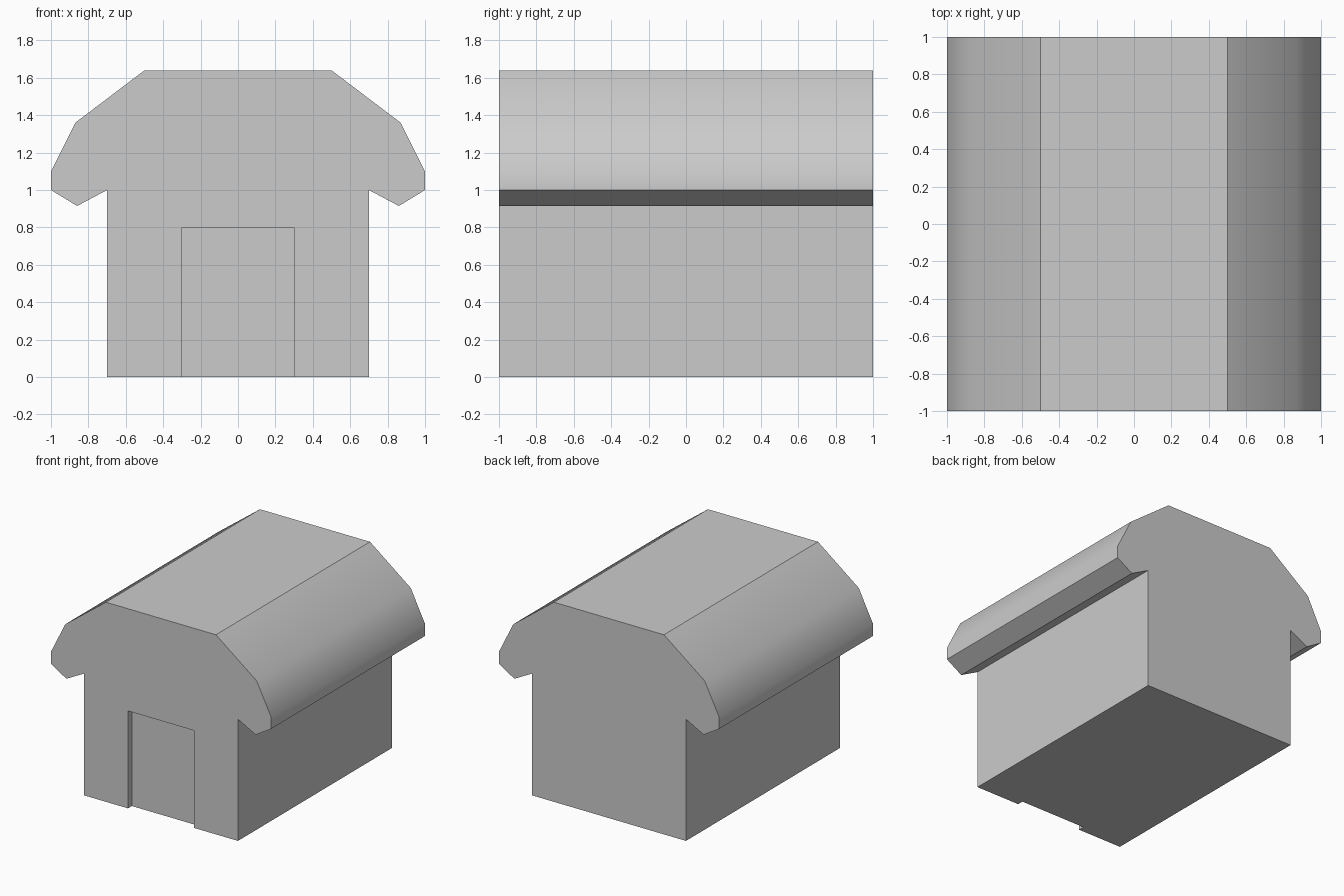
import bpy, bmesh, math

if "Cube" in bpy.data.objects:
    bpy.data.objects.remove(bpy.data.objects["Cube"])


def extrude_profile(name, points, y0, y1):
    """Extrude an (x, z) outline along y into a closed solid."""
    bm = bmesh.new()
    face = bm.faces.new([bm.verts.new((x, y0, z)) for x, z in points])
    res = bmesh.ops.extrude_face_region(bm, geom=[face], use_keep_orig=True)
    verts = [v for v in res["geom"] if isinstance(v, bmesh.types.BMVert)]
    bmesh.ops.translate(bm, verts=verts, vec=(0, y1 - y0, 0))
    bmesh.ops.recalc_face_normals(bm, faces=bm.faces)
    mesh = bpy.data.meshes.new(name)
    bm.to_mesh(mesh)
    bm.free()
    obj = bpy.data.objects.new(name, mesh)
    bpy.context.collection.objects.link(obj)
    return obj


# Right half of the gable outline: wall, eave, curved roof side
half = [(0.70, 0.0), (0.70, 1.0), (0.86, 0.915), (1.0, 1.0),
        (1.0, 1.10), (0.87, 1.36), (0.50, 1.64)]
outline = half + [(-x, z) for x, z in reversed(half)]
house = extrude_profile("house_with_roof", outline, -1, 1)

# Shallow door recess in the front wall
door = extrude_profile("door_cutter", [(-0.3, -0.2), (0.3, -0.2), (0.3, 0.8), (-0.3, 0.8)],
                       -1.2, -0.95)
door.hide_render = True
cut = house.modifiers.new("door_recess", 'BOOLEAN')
cut.operation = 'DIFFERENCE'
cut.solver = 'EXACT'
cut.object = door

bpy.context.view_layer.objects.active = house
house.select_set(True)
bpy.ops.object.modifier_apply(modifier=cut.name)
bpy.data.objects.remove(door)

# Smooth roof sides, sharp everywhere else
bpy.ops.object.shade_smooth_by_angle(angle=math.radians(30))
